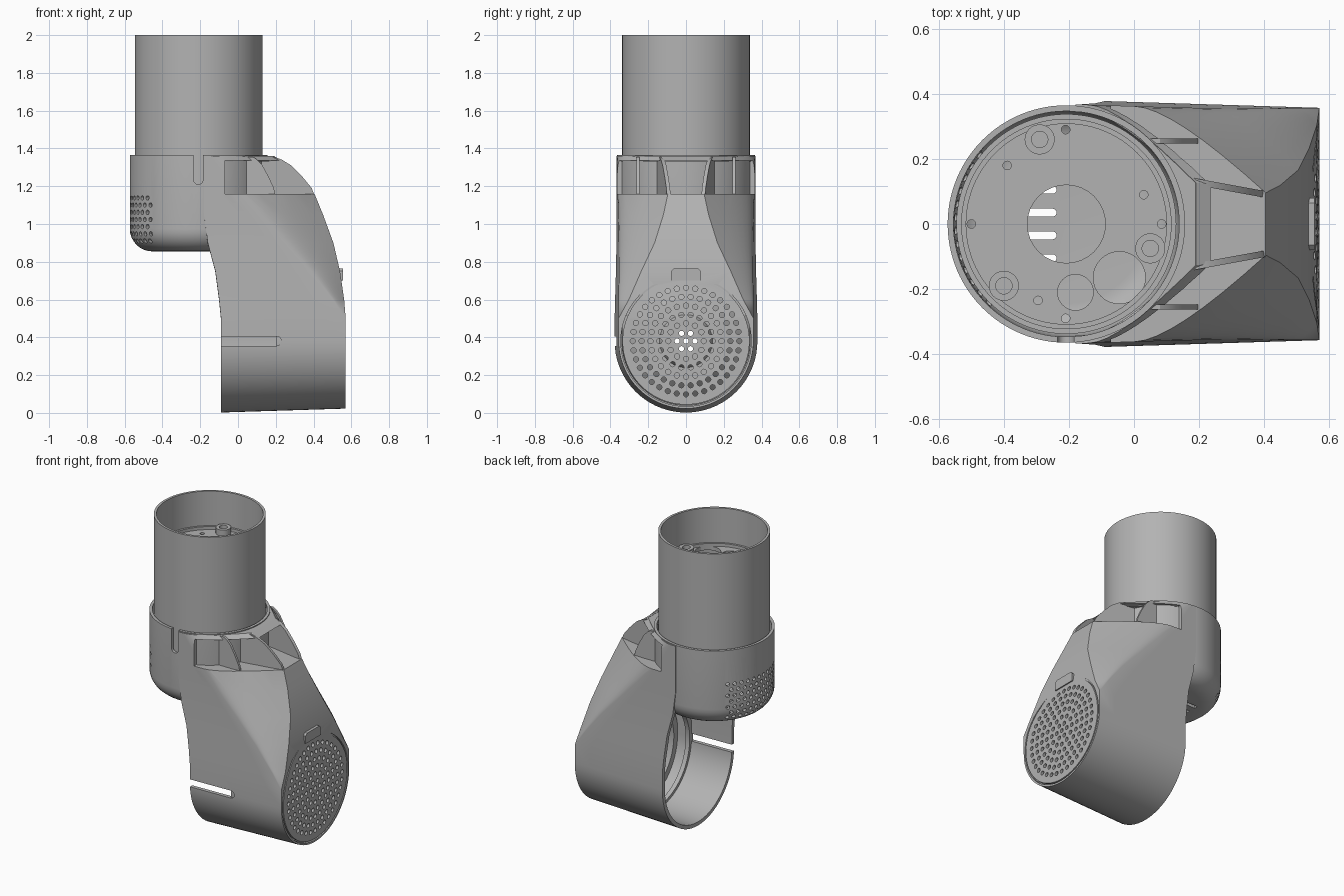
import bpy, bmesh
from math import pi, sin, cos, radians
from mathutils import Matrix, Vector

if "Cube" in bpy.data.objects:
    bpy.data.objects.remove(bpy.data.objects["Cube"])

grey = bpy.data.materials.new("plain grey plastic")
grey.use_nodes = True
GREY = (0.45, 0.45, 0.45, 1)
grey.diffuse_color = GREY
grey.node_tree.nodes["Principled BSDF"].inputs["Base Color"].default_value = GREY

T = lambda x, y, z: Matrix.Translation((x, y, z))
TO_X = Matrix.Rotation(pi / 2, 4, 'Y')      # local z becomes x
TO_FRONT = Matrix.Rotation(pi / 2, 4, 'X')  # local y becomes z, depth goes to -y
AXIS = -0.208                               # upright tube axis
MID = 0.38                                  # height of the sideways barrel axis


def finish(name, bm, matrix=Matrix()):
    bmesh.ops.remove_doubles(bm, verts=bm.verts, dist=1e-4)
    bmesh.ops.transform(bm, matrix=matrix, verts=bm.verts)
    bmesh.ops.recalc_face_normals(bm, faces=bm.faces)
    mesh = bpy.data.meshes.new(name)
    bm.to_mesh(mesh)
    bm.free()
    mesh.materials.append(grey)
    obj = bpy.data.objects.new(name, mesh)
    bpy.context.collection.objects.link(obj)
    smooth(obj)
    return obj


def smooth(obj):
    obj.data.shade_smooth()
    obj.data.set_sharp_from_angle(angle=radians(28))


def lathe(name, profile, matrix, steps=96):
    """Spin a closed (radius, height) profile."""
    bm = bmesh.new()
    rings = [[bm.verts.new((r * cos(2 * pi * i / steps), r * sin(2 * pi * i / steps), z))
              for r, z in profile] for i in range(steps)]
    n = len(profile)
    for i in range(steps):
        a, b = rings[i], rings[(i + 1) % steps]
        for j in range(n):
            k = (j + 1) % n
            if profile[j][0] or profile[k][0]:
                bm.faces.new((a[j], b[j], b[k], a[k]))
    return finish(name, bm, matrix)


def tube(name, outer, inner, low, high, matrix):
    return lathe(name, [(outer, low), (outer, high), (inner, high), (inner, low)], matrix)


def prism(name, outline, depth, matrix=Matrix()):
    bm = bmesh.new()
    face = bm.faces.new([bm.verts.new((u, v, 0)) for u, v in outline])
    out = bmesh.ops.extrude_face_region(bm, geom=[face])
    bmesh.ops.translate(bm, vec=(0, 0, depth),
                        verts=[g for g in out["geom"] if isinstance(g, bmesh.types.BMVert)])
    return finish(name, bm, matrix)


def pegs(name, items, depth, sides=12):
    """Join many cylinders, given as (matrix, radius), in one cutter."""
    bm = bmesh.new()
    for matrix, r in items:
        bmesh.ops.create_cone(bm, cap_ends=True, segments=sides, radius1=r, radius2=r,
                              depth=depth, matrix=matrix)
    return finish(name, bm)


def rounded_slot(x0, x1, r):
    """Slot outline along u with a round far end."""
    arc = [(x1 + r * cos(a * pi / 8), r * sin(a * pi / 8)) for a in range(-4, 5)]
    return [(x0, -r)] + arc + [(x0, r)]


def bake(obj):
    dg = bpy.context.evaluated_depsgraph_get()
    mesh = bpy.data.meshes.new_from_object(obj.evaluated_get(dg))
    obj.modifiers.clear()
    obj.data = mesh
    smooth(obj)


def cut(obj, *cutters):
    for c in cutters:
        m = obj.modifiers.new("cut", 'BOOLEAN')
        m.operation, m.solver, m.object = 'DIFFERENCE', 'EXACT', c
    bake(obj)
    for c in cutters:
        bpy.data.objects.remove(c)


# Arm cross-sections: height, half width, inner end, side end, outer end, end half width
R = 0.378
rows = [(MID - R * cos(a), R * sin(a), -0.09, 0.57, 0.57, R * sin(a))
        for a in [i * pi / 36 for i in range(19)]]
rows += [(0.5, R, -0.09, 0.57, 0.57, R),
         (0.6, 0.375, -0.10, 0.50, 0.562, 0.32),
         (0.75, 0.37, -0.12, 0.38, 0.54, 0.25),
         (0.9, 0.366, -0.16, 0.24, 0.505, 0.175),
         (1.05, 0.365, -0.18, 0.10, 0.45, 0.125),
         (1.16, 0.365, -0.18, 0.0, 0.405, 0.1),
         (1.25, 0.365, -0.18, -0.06, 0.34, 0.11),
         (1.31, 0.365, -0.18, -0.10, 0.28, 0.12),
         (1.36, 0.365, -0.18, -0.14, 0.19, 0.13)]


def section(row):
    z, h, xl, xs, xr, w = row
    half = [Vector((xl + (xs - xl) * i / 6, h, z)) for i in range(6)]
    a, b, c = Vector((xs, h, z)), Vector((xs + 0.3 * (xr - xs), h, z)), Vector((xr, w, z))
    for i in range(9):
        t = i / 8
        half.append(a * (1 - t) ** 2 + b * 2 * t * (1 - t) + c * t * t)
    for p in half:  # slight taper towards the outer end
        f = 1 - 0.055 * (p.x + 0.09) / 0.66
        p.y *= f
        if p.z < MID:
            p.z = MID + (p.z - MID) * f
    return half + [Vector((p.x, -p.y, p.z)) for p in reversed(half)]


# Arm shell
bm = bmesh.new()
grid = [[bm.verts.new(p) for p in section(r)] for r in rows]
for lo, hi in zip(grid, grid[1:]):
    for j in range(len(lo) - 1):
        bm.faces.new((lo[j], lo[j + 1], hi[j + 1], hi[j]))
arm = finish("arm_shell", bm)
solid = arm.modifiers.new("wall", 'SOLIDIFY')
solid.thickness, solid.offset = 0.025, -1
bake(arm)

# Speaker grille, groove, side slot and pocket openings
holes = [(T(0.55, 0, MID) @ TO_X, 0.014)]
for k in range(1, 7):
    for i in range(6 * k):
        a = 2 * pi * i / (6 * k)
        holes.append((T(0.55, 0.047 * k * cos(a), MID + 0.047 * k * sin(a)) @ TO_X, 0.014))
cut(arm,
    pegs("grille_cutter", holes, 0.2),
    tube("groove_cutter", 0.345, 0.336, 0.55, 0.7, T(0, 0, MID) @ TO_X),
    prism("slot_cutter", rounded_slot(-0.3, 0.205, 0.025), 0.3, T(0, -0.25, MID) @ TO_FRONT),
    prism("pocket_cutter", [(-0.07, 1.16), (0.7, 1.16), (0.7, 1.335), (-0.07, 1.335)], 1,
          T(0, 0.5, 0) @ TO_FRONT))

# Grille tab
prism("grille_tab", [(-0.08, 0.70), (0.08, 0.70), (0.08, 0.75), (0.065, 0.765),
                     (-0.065, 0.765), (-0.08, 0.75)], 0.03,
      T(0.525, 0, 0) @ Matrix.Rotation(pi / 2, 4, 'Z') @ TO_FRONT @ Matrix.Scale(1, 4))

# Pocket floor and top rim plate, both open around the cup
for name, row, thick in (("pocket_floor", rows[-4], 0.02), ("pocket_rim", rows[-1], 0.028)):
    plate = prism(name, [(p.x, p.y) for p in section(row)], -thick, T(0, 0, row[0] - 0.001))
    cut(plate, pegs("plate_cutter", [(T(AXIS, 0, 1.2), 0.355)], 1, 96))

# Pocket ribs
rib = [(-0.08, 1.15), (0.215, 1.15), (0.2, 1.19), (0.15, 1.25), (0.09, 1.31),
       (0.04, 1.34), (0, 1.355), (-0.08, 1.355)]
for side, s in (("left", 1), ("right", -1)):
    turn = Matrix.Rotation(-0.18 * s, 4, 'Z')
    prism("inner_rib_" + side, rib, 0.02, T(0.19, 0.13 * s + 0.01, 0) @ turn @ TO_FRONT)
    prism("outer_rib_" + side, [(u * 0.55, v) for u, v in rib], 0.016,
          T(0.08, 0.255 * s + 0.008, 0) @ TO_FRONT)

# Speaker baffle inside the barrel
lathe("speaker_baffle", [(0.345, 0.3), (0.30, 0.3), (0.2, 0.42), (0.12, 0.42), (0.1, 0.3),
                         (0.07, 0.3), (0.07, 0.5), (0.12, 0.5), (0.14, 0.46), (0.22, 0.46),
                         (0.345, 0.34)], T(0, 0, MID) @ TO_X)
tube("barrel_ring", 0.36, 0.325, 0.2, 0.23, T(0, 0, MID) @ TO_X)

# Cup with rounded bottom
arc = [(sin(i * pi / 16), 1 - cos(i * pi / 16)) for i in range(9)]
outer = [(0.245 + 0.12 * u, 0.855 + 0.12 * v) for u, v in arc]
inner = [(0.245 + 0.1 * u, 0.875 + 0.1 * v) for u, v in arc]
cup = lathe("cup", [(0, 0.855)] + outer + [(0.365, 1.365), (0.347, 1.365)] + inner[::-1]
            + [(0, 0.875)], T(AXIS, 0, 0))
vents = []
for k in range(7):
    for i in range(-6, 7):
        a = radians(7 * i + 3.5 * (k % 2))
        vents.append((T(AXIS, 0, 0.91 + 0.038 * k) @ Matrix.Rotation(pi + a, 4, 'Z')
                      @ T(0.34, 0, 0) @ TO_X, 0.012))
cut(cup, pegs("vent_cutter", vents, 0.14),
    prism("notch_cutter", [(-v, -u) for u, v in rounded_slot(-1.5, -1.235, 0.025)], 0.3,
          T(AXIS - 0.002, -0.2, 0) @ TO_FRONT),
    *[prism("floor_slot_cutter", rounded_slot(-0.40, -0.25, 0.012), 0.2, T(0, y, 0.8))
      for y in (-0.105, -0.035, 0.035, 0.105)])

# Upright tube and the mounting plate inside it
tube("upright_tube", 0.338, 0.322, 1.2, 2.0, T(AXIS, 0, 0))
tube("plate_lip", 0.325, 0.308, 1.73, 1.77, T(AXIS, 0, 0))
plate = lathe("mounting_plate", [(0, 1.725), (0.325, 1.725), (0.325, 1.75), (0, 1.75)],
              T(AXIS, 0, 0))
openings = [(AXIS, 0, 0.12), (-0.045, -0.165, 0.08), (-0.18, -0.21, 0.055)]
openings += [(x, y, 0.013) for x, y in ((-0.39, 0.18), (-0.21, 0.29), (0.03, 0.09),
                                        (-0.295, -0.235), (-0.21, -0.29), (0.085, 0),
                                        (-0.5, 0))]
cut(plate, pegs("opening_cutter", [(T(x, y, 1.74), r) for x, y, r in openings], 0.2, 32))

# Screw posts
for i, (x, y) in enumerate(((-0.29, 0.26), (-0.40, -0.19), (0.05, -0.075))):
    tube("screw_post_%d" % (i + 1), 0.046, 0.025, 1.74, 1.79, T(x, y, 0))
